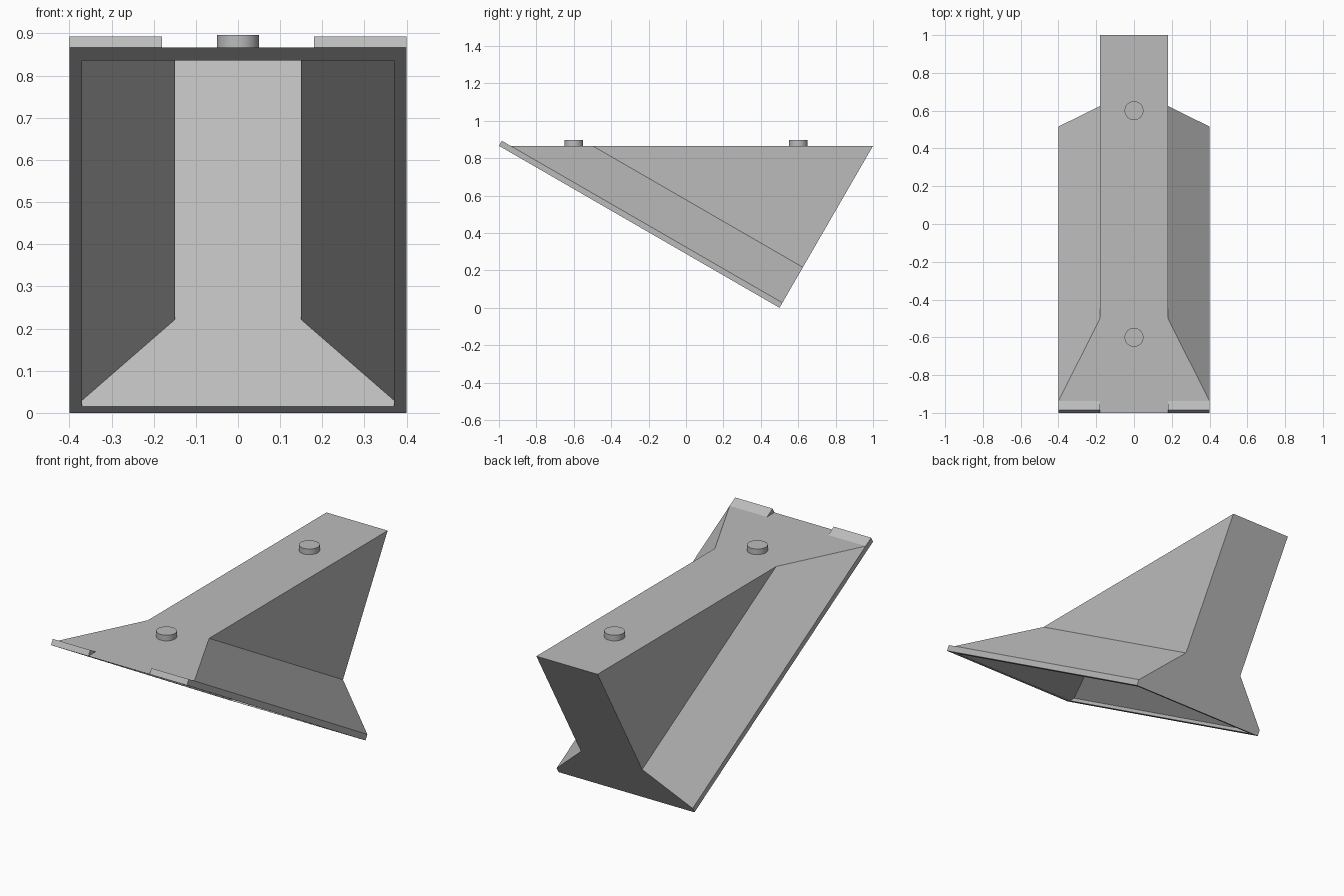
import bpy
import bmesh
from math import sqrt

if "Cube" in bpy.data.objects:
    bpy.data.objects.remove(bpy.data.objects["Cube"])

S = sqrt(3) / 2
TOP = S                # height of the flat top, the underside slopes at 30 degrees
FLANGE = 0.031         # thickness of the lower flange
WALL = 0.03

grey = bpy.data.materials.new("plain grey")
grey.use_nodes = True
grey.diffuse_color = (0.5, 0.5, 0.5, 1)
grey.node_tree.nodes["Principled BSDF"].inputs["Base Color"].default_value = (0.5, 0.5, 0.5, 1)


def finish(bm, name):
    bmesh.ops.recalc_face_normals(bm, faces=bm.faces)
    mesh = bpy.data.meshes.new(name)
    bm.to_mesh(mesh)
    bm.free()
    mesh.materials.append(grey)
    obj = bpy.data.objects.new(name, mesh)
    bpy.context.collection.objects.link(obj)
    return obj


def shell(bm, profile, height, inset):
    """Sloping prism cut flat at the given height, open below; returns its lower rim."""
    sides = []
    for sx in (1, -1):
        front = [bm.verts.new((sx * x, -1 + (TOP - height) * 2 * S + 2 * v, height))
                 for x, v in profile]
        back = [bm.verts.new((sx * x, 0.5 + 0.5 * v - S * inset, S * v + 0.5 * inset))
                for x, v in profile]
        v_tip = (height - 0.5 * inset) / S
        tip = bm.verts.new((sx * profile[-1][0], 0.5 + 0.5 * v_tip - S * inset, height))
        for i in range(len(profile) - 1):
            bm.faces.new((front[i], back[i], back[i + 1], front[i + 1]))
        bm.faces.new((front[-1], back[-1], tip))
        sides.append((front + [tip], back + [tip]))
    (fl, bl), (fr, br) = sides
    bm.faces.new(fl + fr[::-1])      # flat top
    bm.faces.new(bl + br[::-1])      # sloping back
    return [fl[0], bl[0], br[0], fr[0]]


# Hollow body: outer skin and inner skin joined by a flat rim underneath
bm = bmesh.new()
outer = shell(bm, [(0.4, 0), (0.4, FLANGE), (0.18, 0.25)], TOP, 0)
inner = shell(bm, [(0.37, 0), (0.37, 0.017), (0.15, 0.238)], TOP - WALL, WALL)
for i in range(4):
    j = (i + 1) % 4
    bm.faces.new((outer[i], outer[j], inner[j], inner[i]))
finish(bm, "hollow_wedge_body")

# Flange tips that stand above the flat top at the front corners
section = [(-1, TOP), (-1 + 0.5 * FLANGE, TOP + S * FLANGE), (-1 + 2 * FLANGE, TOP)]
for sx, side in ((1, "left"), (-1, "right")):
    bm = bmesh.new()
    a = [bm.verts.new((sx * 0.18, y, z)) for y, z in section]
    b = [bm.verts.new((sx * 0.4, y, z)) for y, z in section]
    bm.faces.new(a)
    bm.faces.new(b)
    for i in range(3):
        j = (i + 1) % 3
        bm.faces.new((a[i], a[j], b[j], b[i]))
    finish(bm, side + "_flange_tip")

# Round studs on the top
for y, place in ((-0.6, "front"), (0.6, "rear")):
    bpy.ops.mesh.primitive_cylinder_add(vertices=32, radius=0.05, depth=0.03,
                                        location=(0, y, TOP + 0.015))
    stud = bpy.context.object
    stud.name = place + "_stud"
    stud.data.materials.append(grey)
    bpy.ops.object.shade_smooth_by_angle()
